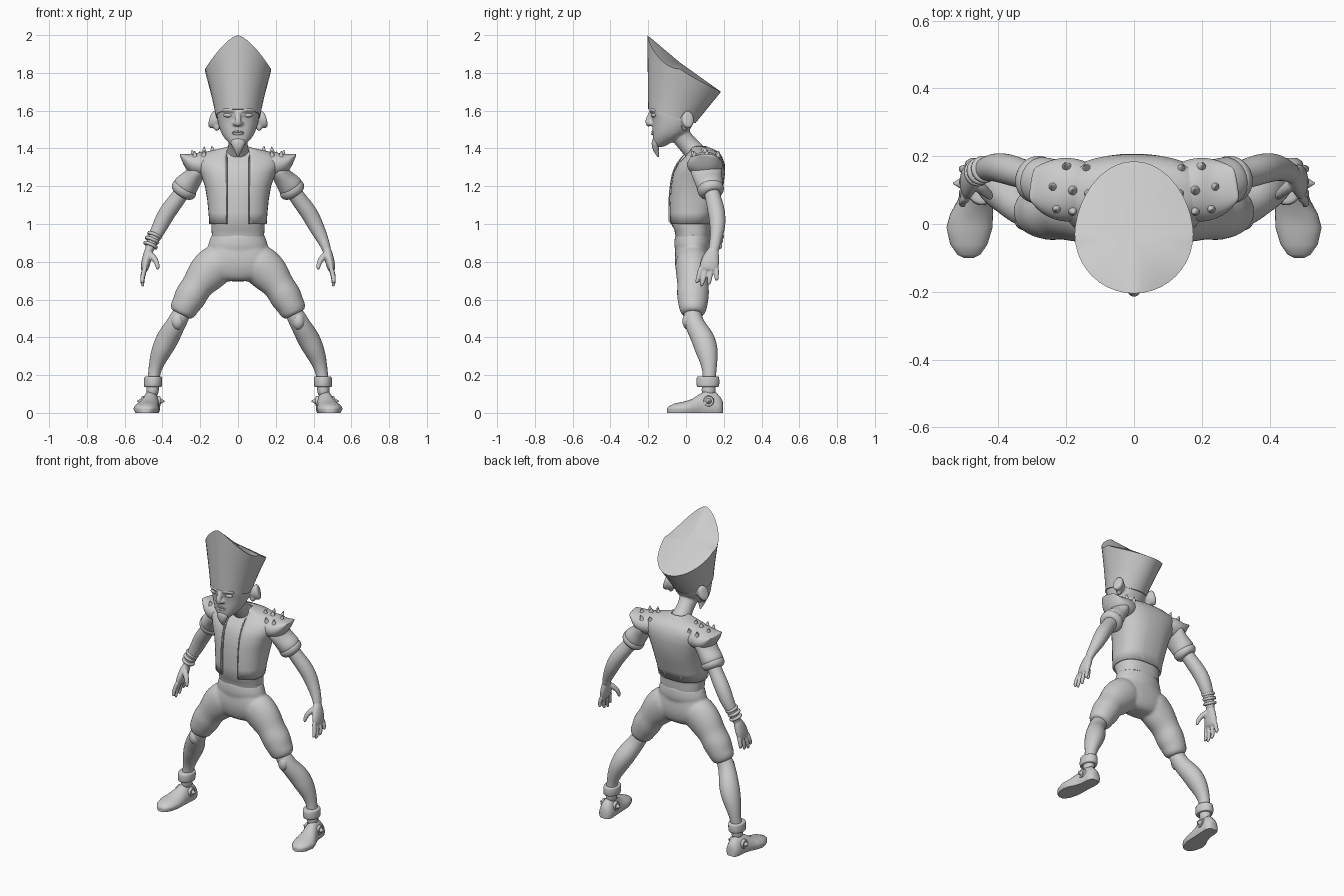
import bpy, bmesh, math
from mathutils import Vector
from mathutils.bvhtree import BVHTree

grey = bpy.data.materials.new("light_grey")
grey.diffuse_color = (0.6, 0.6, 0.6, 1)


def finish(name, bm, mirror=False, subsurf=0, angle=40):
    bmesh.ops.recalc_face_normals(bm, faces=bm.faces[:])
    me = bpy.data.meshes.new(name)
    bm.to_mesh(me)
    bm.free()
    ob = bpy.data.objects.new(name, me)
    bpy.context.collection.objects.link(ob)
    me.materials.append(grey)
    if mirror:
        ob.modifiers.new("mirror", 'MIRROR').use_mirror_merge = False
    if subsurf:
        s = ob.modifiers.new("smooth", 'SUBSURF')
        s.levels = s.render_levels = subsurf
        me.polygons.foreach_set("use_smooth", [True] * len(me.polygons))
    else:
        bpy.ops.object.select_all(action='DESELECT')
        ob.select_set(True)
        bpy.context.view_layer.objects.active = ob
        bpy.ops.object.shade_smooth_by_angle(angle=math.radians(angle))
    return ob


def fuse(name, obs, voxel, smooth):
    """melt overlapping parts into one smooth skin"""
    dg = bpy.context.evaluated_depsgraph_get()
    bm = bmesh.new()
    for ob in obs:
        ev = ob.evaluated_get(dg)
        bm.from_mesh(ev.to_mesh())
        ev.to_mesh_clear()
    for ob in obs:
        bpy.data.objects.remove(ob)
    me = bpy.data.meshes.new(name)
    bm.to_mesh(me)
    bm.free()
    me.materials.clear()
    me.materials.append(grey)
    ob = bpy.data.objects.new(name, me)
    bpy.context.collection.objects.link(ob)
    r = ob.modifiers.new("remesh", 'REMESH')
    r.mode, r.voxel_size, r.use_smooth_shade = 'VOXEL', voxel, True
    s = ob.modifiers.new("relax", 'SMOOTH')
    s.factor, s.iterations = .5, smooth


def skin(rings, caps=(True, True)):
    bm = bmesh.new()
    vs = [[bm.verts.new(p) for p in r] for r in rings]
    n = len(vs[0])
    for a, b in zip(vs, vs[1:]):
        for i in range(n):
            j = (i + 1) % n
            bm.faces.new((a[i], a[j], b[j], b[i]))
    if caps[0]:
        bm.faces.new(vs[0][::-1])
    if caps[1]:
        bm.faces.new(vs[-1])
    return bm


def power(v, e):
    return math.copysign(abs(v) ** (2 / e), v)


def level_rings(rows, n=24, e=2.4):
    """rows of (z, half width, y front, y back)"""
    ang = [2 * math.pi * i / n for i in range(n)]
    return [[Vector((w * power(math.cos(a), e), (f + b) / 2 + (b - f) / 2 * power(math.sin(a), e), z))
             for a in ang] for z, w, f, b in rows]


def tube(name, pts, mirror=True, ref=(0, 1, 0), n=12, subsurf=2):
    """pts of (x, y, z, radius along ref, optional other radius)"""
    ps = [Vector(p[:3]) for p in pts]
    rings = []
    for i, p in enumerate(ps):
        t = (ps[min(i + 1, len(ps) - 1)] - ps[max(i - 1, 0)]).normalized()
        u = Vector(ref)
        u = (u - t * u.dot(t)).normalized()
        v = t.cross(u)
        ra, rb = pts[i][3], pts[i][-1]
        rings.append([p + u * ra * math.cos(2 * math.pi * k / n)
                      + v * rb * math.sin(2 * math.pi * k / n) for k in range(n)])
    return finish(name, skin(rings), mirror, subsurf)


def ball(name, c, s, mirror=False):
    bm = bmesh.new()
    bmesh.ops.create_uvsphere(bm, u_segments=20, v_segments=12, radius=1)
    for v in bm.verts:
        v.co = Vector((v.co.x * s[0] + c[0], v.co.y * s[1] + c[1], v.co.z * s[2] + c[2]))
    return finish(name, bm, mirror, angle=60)


def cone(name, base, axis, r1, r2, h):
    bm = bmesh.new()
    bmesh.ops.create_cone(bm, cap_ends=True, segments=14, radius1=r1, radius2=r2, depth=h)
    q = Vector((0, 0, 1)).rotation_difference(Vector(axis))
    for v in bm.verts:
        v.co = q @ (v.co + Vector((0, 0, h / 2))) + Vector(base)
    return finish(name, bm, True)


# Tall slanted flat-top hair with a pointed front
hair = []
for t in (0, .2, .4, .6, .8, 1):
    ring = []
    for i in range(40):
        a = 2 * math.pi * i / 40
        c, s = math.cos(a), math.sin(a)
        top = Vector((.175 * c, -.03 + (.215 * s ** 1.12 if s > 0 else .175 * s), 0))
        top.z = 1.82 - .12 * s if s > 0 else 2.0 - .18 * abs(c) ** 1.5
        low = Vector((.118 * c, -.075 + .125 * s, 0))
        low.z = 1.57 - (low.y + .07) * .3
        p = low.lerp(top, t)
        p.x = low.x + (top.x - low.x) * t ** 1.15
        ring.append(p)
    hair.append(ring)
bm = skin(hair)
cap = max(bm.faces, key=lambda f: len(f.verts) * 10 + f.calc_center_median().z)
bmesh.ops.poke(bm, faces=[cap])["verts"][0].co = Vector((0, -.03, 1.853))
finish("hair", bm)

# Head, nose, ears and neck melted together
head = [
    finish("skull", skin(level_rings([
        (1.405, .022, -.165, -.12), (1.425, .045, -.173, -.09), (1.45, .07, -.176, -.04),
        (1.48, .09, -.178, .01), (1.52, .104, -.178, .035), (1.56, .112, -.180, .052),
        (1.60, .115, -.195, .05), (1.64, .10, -.185, .05)], e=2.3)), subsurf=1),
    tube("nose", [(0, -.175, 1.605, .013), (0, -.190, 1.575, .014), (0, -.204, 1.54, .020),
                  (0, -.184, 1.520, .022)], False, (1, 0, 0)),
    ball("nostril", (.018, -.185, 1.532), (.012, .014, .011), True),
    tube("brow", [(.012, -.190, 1.598, .009), (.05, -.186, 1.607, .011), (.09, -.162, 1.60, .008)],
         ref=(0, 0, 1)),
    tube("ear", [(.075, -.01, 1.548, .02, .028), (.105, -.002, 1.548, .026, .038),
                 (.128, .008, 1.552, .034, .05), (.140, .014, 1.555, .034, .05),
                 (.146, .016, 1.557, .022, .036)], n=14),
    ball("ear_lobe", (.112, -.006, 1.512), (.016, .018, .02), True),
    tube("neck", [(0, .075, 1.34, .075, .065), (0, .05, 1.38, .062, .058), (0, .005, 1.425, .05, .052),
                  (0, -.03, 1.47, .06, .055), (0, -.06, 1.52, .06, .06)], False, (1, 0, 0))]
fuse("head", head, .006, 4)
ball("eye", (.05, -.168, 1.576), (.027, .016, .012), True)
for z, r in ((1.489, .005), (1.476, .006)):
    tube("lip", [(-.035, -.168, 1.482, .003), (-.015, -.178, z, r), (0, -.18, z, r),
                 (.015, -.178, z, r), (.035, -.168, 1.482, .003)], False, (0, 0, 1))
tube("goatee", [(0, -.155, 1.455, .03, .02), (0, -.16, 1.435, .044, .024),
                (0, -.162, 1.405, .03, .02), (0, -.156, 1.38, .016, .012),
                (0, -.145, 1.352, .003, .003)], False, (1, 0, 0))

# Shirt under the vest
body = [(1.00, .152, -.088, .14), (1.06, .156, -.09, .155), (1.13, .163, -.088, .18),
        (1.20, .175, -.083, .198), (1.27, .20, -.07, .207), (1.32, .222, -.045, .205),
        (1.36, .215, -.005, .19), (1.383, .165, .015, .17), (1.398, .10, .022, .14),
        (1.408, .06, .022, .115), (1.412, .05, .02, .108)]
inner = [(z, w - .012, f + .01, b - .012) for z, w, f, b in body[:-2]]
finish("shirt", skin(level_rings([(.935, .138, -.055, .125), (.97, .14, -.062, .128)] + inner, 40)))

# Open vest, cut along the two front edges
bm = skin(level_rings(body, 40), (False, False))
for x in (-.058, .058):
    bmesh.ops.bisect_plane(bm, geom=bm.verts[:] + bm.edges[:] + bm.faces[:],
                           plane_co=(x, 0, 0), plane_no=(1, 0, 0))
bmesh.ops.delete(bm, geom=[f for f in bm.faces if abs(f.calc_center_median().x) < .058
                           and f.calc_center_median().y < .025], context='FACES')
vest = finish("vest", bm, angle=50)
vest.modifiers.new("thickness", 'SOLIDIFY').thickness = .01
tube("vest_edge", [(.06, -.089, 1.0, .004), (.06, -.091, 1.08, .004), (.06, -.087, 1.18, .004),
                   (.06, -.073, 1.27, .004), (.06, -.049, 1.32, .004), (.06, -.008, 1.37, .004)],
     ref=(1, 0, 0), n=8, subsurf=1)

# Pointed shoulder pads, puffed sleeves and cuffs
pad = tube("shoulder_pad", [(.10, .095, 1.32, .08, .06), (.19, .10, 1.312, .10, .075),
                            (.235, .105, 1.318, .092, .062), (.265, .11, 1.338, .078, .038),
                            (.295, .117, 1.360, .055, .012), (.304, .119, 1.366, .045, .005)], n=16)
tube("sleeve", [(.20, .105, 1.31, .09, .05), (.222, .11, 1.27, .085, .05), (.248, .118, 1.235, .076, .056),
                (.275, .127, 1.205, .074, .07), (.293, .132, 1.175, .066, .064)], n=16)
tube("sleeve_cuff", [(.274, .128, 1.20, .06), (.278, .129, 1.193, .073), (.293, .133, 1.172, .072),
                     (.302, .136, 1.158, .058), (.304, .137, 1.155, .04)], n=16)

# Shoulder spikes, dropped onto the shoulder surface
trees = [BVHTree.FromPolygons([v.co for v in ob.data.vertices], [p.vertices for p in ob.data.polygons])
         for ob in (vest, pad)]
for x, y in ((.20, .17), (.14, .165), (.24, .11), (.18, .10), (.135, .09), (.228, .045), (.18, .037)):
    hits = [h for h in (t.ray_cast(Vector((x, y, 3)), Vector((0, 0, -1))) for t in trees) if h[0]]
    p, nrm = max(hits, key=lambda h: h[0].z)[:2]
    nrm = (nrm + Vector((0, 0, .6))).normalized()
    cone("shoulder_spike", p - nrm * .008, nrm, .015, .002, .031)

# Arms and hands
arm = [tube("arm", [(.26, .125, 1.22, .045), (.315, .143, 1.14, .043), (.35, .155, 1.095, .047),
                    (.385, .165, 1.045, .047), (.415, .168, .985, .043), (.445, .16, .925, .034),
                    (.465, .15, .88, .03, .026), (.472, .145, .85, .03, .024)]),
       tube("palm", [(.468, .148, .875, .026, .022), (.477, .138, .84, .04, .026), (.487, .128, .80, .052, .026),
                     (.494, .12, .765, .052, .022), (.497, .118, .75, .044, .015)])]
for y, tip, drift in ((.162, .70, .0), (.134, .675, -.015), (.105, .667, -.025), (.078, .685, -.025)):
    mid = (.76 + tip) / 2
    arm.append(tube("finger", [(.49, y, .775, .0145), (.503, y + drift * .3, mid + .01, .014),
                               (.508, y + drift * .7, mid - .022, .0125), (.502, y + drift, tip, .009)], n=8))
arm.append(tube("thumb", [(.472, .125, .845, .022), (.444, .10, .82, .018), (.426, .085, .79, .015),
                          (.424, .078, .755, .010)], ref=(0, 0.6, 0.3), n=8))
fuse("arms", arm, .005, 3)

# Three bracelets on one wrist
for x, y, z in ((-.442, .161, .94), (-.455, .156, .915), (-.463, .151, .888)):
    a = Vector((-.45, -.2, -1)).normalized() * .009
    c = Vector((x, y, z))
    tube("bracelet", [(*(c - a), .034), (*(c - a * .9), .042), (*(c + a * .9), .042), (*(c + a), .034)],
         False, n=16, subsurf=1)

# Trousers: waistband, pelvis and folded legs melted together
trousers = [
    tube("waistband", [(0, .035, .955, .128, .082), (0, .035, .945, .142, .094), (0, .035, .915, .152, .097),
                       (0, .035, .89, .162, .099), (0, .035, .865, .16, .096), (0, .035, .84, .14, .085)],
         False, (1, 0, 0), 20),
    finish("pelvis", skin(level_rings([
        (.90, .145, -.052, .122), (.86, .158, -.058, .125), (.82, .188, -.062, .13), (.78, .195, -.06, .13),
        (.74, .165, -.05, .122), (.71, .12, -.035, .105), (.695, .07, -.01, .08)], 20)), subsurf=1),
    tube("leg", [(.06, .035, .825, .092, .10), (.13, .036, .775, .095, .113), (.18, .037, .722, .09, .104),
                 (.213, .037, .677, .083, .084), (.24, .037, .637, .088, .086), (.258, .037, .605, .084, .087),
                 (.278, .037, .57, .079, .075), (.288, .037, .55, .073, .076),
                 (.299, .036, .528, .065, .066), (.304, .036, .518, .05, .05)], n=16)]
fuse("trousers", trousers, .009, 4)

# Lower legs with knees
tube("lower_leg", [(.28, .033, .56, .045), (.312, .035, .50, .052, .052), (.34, .055, .45, .056, .055),
                   (.37, .088, .40, .064, .063), (.40, .108, .34, .065, .058), (.426, .12, .28, .05, .046),
                   (.443, .125, .22, .037, .033), (.45, .122, .16, .035, .033),
                   (.455, .118, .08, .045, .038)])
ball("knee", (.32, .014, .485), (.034, .033, .045), True)

# Ankle rings
tube("ankle_ring", [(.449, .116, .194, .035), (.449, .116, .193, .058, .046), (.449, .116, .188, .06, .048),
                    (.449, .116, .165, .063, .05), (.451, .116, .142, .06, .048),
                    (.451, .116, .137, .058, .046), (.451, .116, .136, .035)], n=18, subsurf=1)

# Shoes: flat-soled sections from toe to heel
rows = [(-.10, .487, .015, .024), (-.09, .487, .034, .036), (-.06, .487, .055, .05), (-.01, .485, .068, .06),
        (.03, .479, .063, .072), (.07, .468, .052, .098), (.11, .461, .046, .122), (.16, .458, .046, .108),
        (.185, .458, .038, .08), (.195, .458, .022, .06)]
shoe = []
for y, cx, w, h in rows:
    arch = [(math.cos(math.pi * i / 12), math.sin(math.pi * i / 12)) for i in range(13)]
    shoe.append([Vector((cx + w * a, y, .02 + (h - .02) * b)) for a, b in arch]
                + [Vector((cx + w * s, y, 0)) for s in (-.86, -.4, .4, .86)])
finish("shoe", skin(shoe), True, angle=50)

# Round studs with spikes on both sides of each shoe
for x, d in ((.496, 1), (.426, -1)):
    cone("shoe_stud", (x, .12, .062), (d, 0, 0), .03, .026, .016)
    cone("shoe_spike", (x + d * .012, .12, .062), (d, 0, 0), .018, .002, .026)
